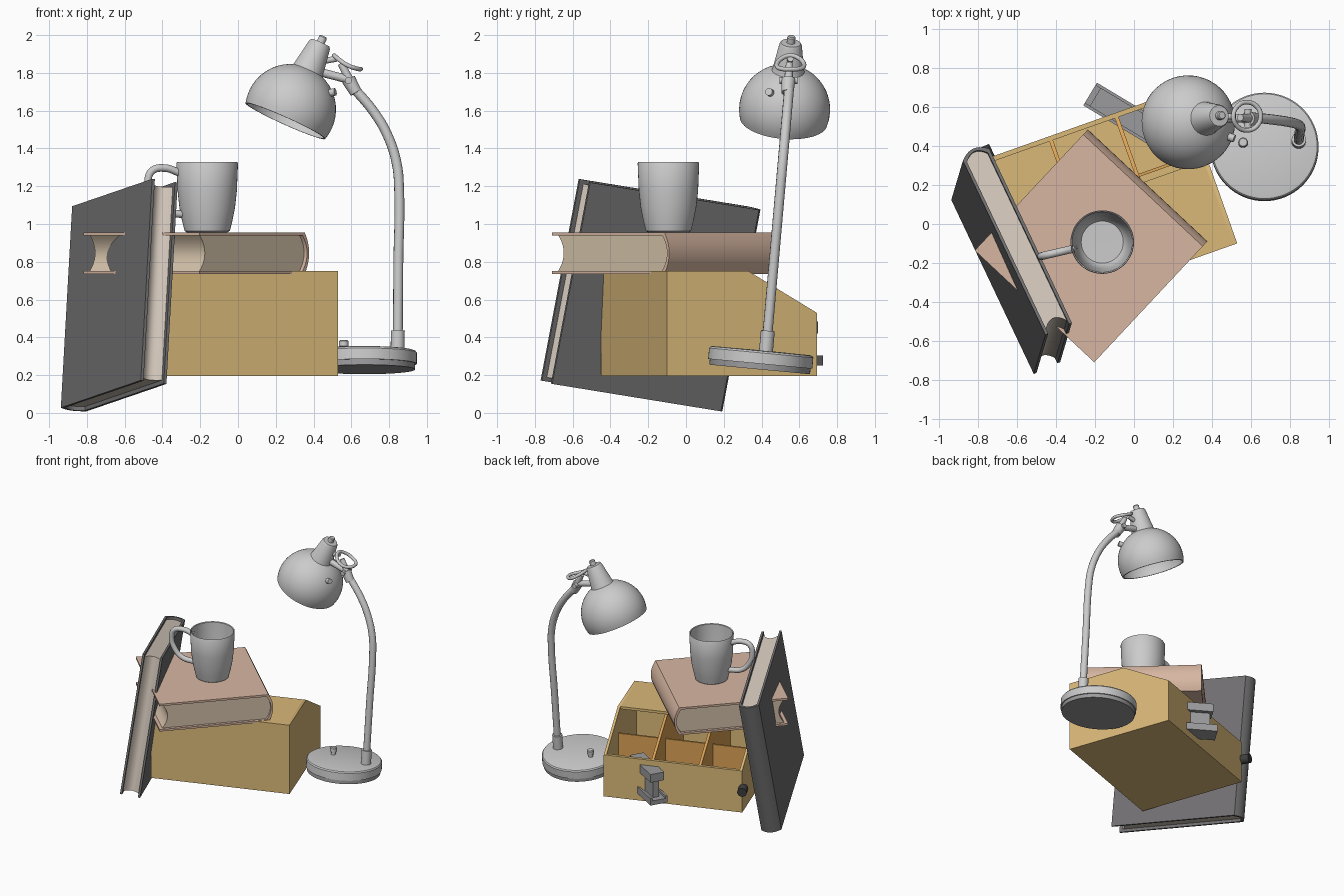
import bpy, bmesh
from math import sin, cos, pi, radians, sqrt
from mathutils import Matrix, Vector

if "Cube" in bpy.data.objects:
    bpy.data.objects.remove(bpy.data.objects["Cube"])


def mat(name, rgb):
    m = bpy.data.materials.new(name)
    m.diffuse_color = (*rgb, 1)
    m.use_nodes = True
    m.node_tree.nodes["Principled BSDF"].inputs["Base Color"].default_value = m.diffuse_color
    return m


TAN = mat("tan_card", (.70, .48, .19))
ORANGE = mat("inner_card", (.70, .36, .09))
BROWN = mat("brown_cloth", (.68, .47, .36))
CREAM = mat("cream_paper", (.66, .54, .40))
DARK = mat("dark_cloth", (.17, .165, .17))
PAPER = mat("pale_paper", (.66, .58, .50))
STEEL = mat("steel", (.33, .33, .34))
BLACK = mat("black", (.05, .05, .05))


def frame(o, x, y, z):
    """Matrix from an origin and three axes."""
    m = Matrix((x, y, z)).transposed().to_4x4()
    m.translation = Vector(o)
    return m


def along(p, axis):
    """Matrix placing local z along an axis."""
    m = Vector(axis).to_track_quat('Z', 'Y').to_matrix().to_4x4()
    m.translation = Vector(p)
    return m


def finish(name, bm, M, material=None, angle=35):
    bm.transform(M)
    bmesh.ops.remove_doubles(bm, verts=bm.verts, dist=1e-5)
    bmesh.ops.recalc_face_normals(bm, faces=bm.faces)
    me = bpy.data.meshes.new(name)
    bm.to_mesh(me)
    bm.free()
    ob = bpy.data.objects.new(name, me)
    bpy.context.collection.objects.link(ob)
    if material:
        me.materials.append(material)
    select(ob)
    bpy.ops.object.shade_smooth_by_angle(angle=radians(angle))
    return ob


def select(ob):
    bpy.ops.object.select_all(action='DESELECT')
    ob.select_set(True)
    bpy.context.view_layer.objects.active = ob


def prism(name, pts, a, b, M, material=None):
    """Extrude a 2D outline from depth a to depth b."""
    bm = bmesh.new()
    f = bm.faces.new([bm.verts.new((p, q, a)) for p, q in pts])
    r = bmesh.ops.extrude_face_region(bm, geom=[f])
    vs = [v for v in r['geom'] if isinstance(v, bmesh.types.BMVert)]
    bmesh.ops.translate(bm, verts=vs, vec=(0, 0, b - a))
    return finish(name, bm, M, material)


def slab(name, lo, hi, M, material=None):
    return prism(name, [(lo[0], lo[1]), (hi[0], lo[1]), (hi[0], hi[1]), (lo[0], hi[1])],
                 lo[2], hi[2], M, material)


def lathe(name, prof, M, material=None, n=40):
    bm = bmesh.new()
    vs = [bm.verts.new((r, 0, z)) for r, z in prof]
    es = [bm.edges.new(e) for e in zip(vs, vs[1:])]
    bmesh.ops.spin(bm, geom=vs + es, axis=(0, 0, 1), cent=(0, 0, 0), angle=2 * pi, steps=n)
    return finish(name, bm, M, material)


def rod(name, p, q, r1, r2=None, material=None):
    d = Vector(q) - Vector(p)
    r2 = r1 if r2 is None else r2
    return lathe(name, [(0, 0), (r1, 0), (r2, d.length), (0, d.length)], along(p, d), material, 20)


def tube(name, pts, r, cyclic=False):
    cu = bpy.data.curves.new(name, 'CURVE')
    cu.dimensions = '3D'
    cu.bevel_depth, cu.bevel_resolution, cu.use_fill_caps = r, 4, True
    s = cu.splines.new('BEZIER')
    s.bezier_points.add(len(pts) - 1)
    for b, p in zip(s.bezier_points, pts):
        b.co = p
        b.handle_left_type = b.handle_right_type = 'AUTO'
    s.use_cyclic_u, s.resolution_u = cyclic, 8
    ob = bpy.data.objects.new(name, cu)
    bpy.context.collection.objects.link(ob)
    select(ob)
    bpy.ops.object.convert(target='MESH')
    bpy.ops.object.shade_smooth_by_angle(angle=radians(40))


def book(name, M, w, h, t, cloth, paper, th=.016, bulge=.035, inset=.022):
    """Local x runs spine to fore edge, y along the spine, z through the thickness."""
    P = M @ frame((0, 0, 0), (1, 0, 0), (0, 0, 1), (0, 1, 0))

    def arc(x0, depth, half, sign=1):
        return [(x0 + depth * (k / 5) ** 2, sign * half * k / 5) for k in range(-5, 6)]
    outer = arc(0, bulge, t / 2)
    inner = arc(th, bulge, t / 2 - th)
    prism(name + "_cover", outer + [(w, t / 2), (w, t / 2 - th)] + inner[::-1]
          + [(w, -t / 2 + th), (w, -t / 2)], -h / 2, h / 2, P, cloth)
    fore = arc(w - .065, .04, t / 2 - th, -1)
    prism(name + "_pages", inner + fore, -h / 2 + inset, h / 2 - inset, P, paper)


# Organiser box: sloped sides, front lid, low back wall, dividers
a = radians(19.5)
B = frame((-.46, -.45, .195), (cos(a), sin(a), 0), (-sin(a), cos(a), 0), (0, 0, 1))
W, D, H, HB, LID, T = 1.05, .84, .555, .335, .457, .02
S = B @ frame((0, 0, 0), (0, 1, 0), (0, 0, 1), (1, 0, 0))
side = [(0, 0), (D, 0), (D, HB), (LID, H), (0, H)]
prism("box_left_side", side, 0, T, S, TAN)
prism("box_right_side", side, W - T, W, S, TAN)
slab("box_bottom", (T, 0, 0), (W - T, D, T), B, TAN)
slab("box_front", (T, 0, T), (W - T, T, H), B, TAN)
slab("box_lid", (T, T, H - T), (W - T, LID, H), B, TAN)
slab("box_back", (T, D - .025, T), (W - T, D, HB), B, TAN)
inner = [(T, T), (D - .025, T), (D - .025, HB), (LID, H - T), (T, H - T)]
for i, f in enumerate((.31, .65)):
    prism(f"box_divider_{i + 1}", inner, W * f - .01, W * f + .01, S, ORANGE)
slab("box_cross_divider", (T, .49, T), (W - T, .505, .36), B, ORANGE)

# Brown book lying on the box
X = Vector((-.58, -.62, 0)).normalized()
book("brown_book", frame((.07, .198, .846), X, (-X.y, X.x, 0), (0, 0, 1)),
     .85, .84, .22, BROWN, CREAM)

# Dark book leaning against the box
U = Vector((.438, -.924, .15)).normalized()
N = U.cross(Vector((.07, .18, 1.07))).normalized()
book("dark_book", frame((-.855, .286, .546), U, N.cross(U), N),
     1.034, 1.087, .15, DARK, PAPER)
rod("round_stub", (-.745, .33, .39), (-.775, .395, .385), .035, material=BLACK)

# Mug
mug = Matrix.Translation((-.163, -.093, .956))
lathe("mug_body", [(0, 0), (.108, 0), (.12, .008), (.133, .06), (.147, .13), (.157, .22),
                   (.163, .366), (.160, .371), (.154, .366), (.148, .22), (.137, .12),
                   (.122, .04), (.108, .022), (0, .02)], mug, n=48)
h = Vector((-.974, -.225, 0))
tube("mug_handle", [mug @ (h * r + Vector((0, 0, z))) for r, z in
                    [(.15, .315), (.23, .34), (.30, .325), (.322, .27), (.30, .18),
                     (.24, .115), (.138, .095)]], .02)

# Lamp base, slightly tipped
L = Matrix.Translation((.67, .39, .23)) @ Matrix.Rotation(radians(-5.4), 4, 'X')
lathe("lamp_base", [(0, .03), (.277, .03), (.277, .088), (.27, .097), (.26, .1), (0, .102)], L, n=64)
lathe("lamp_base_plate", [(0, 0), (.268, 0), (.268, .03), (0, .03)], L, STEEL, 64)
lathe("lamp_switch", [(0, .1), (.018, .1), (.018, .118), (.025, .122), (.025, .15), (.02, .156), (0, .156)],
      Matrix.Translation((-.11, .015, 0)) @ L, n=20)


# Lamp stem
def stem(x, z):
    return Vector((x, .43 + .088 * (z - .4), z))


rod("stem_collar", stem(.845, .32), stem(.846, .435), .037)
tube("lamp_stem", [stem(*p) for p in [(.846, .40), (.849, .80), (.853, 1.18), (.841, 1.316),
                                      (.796, 1.46), (.725, 1.585), (.60, 1.735)]], .026)

# Joint between stem and shade
rod("joint_collar", (.625, .537, 1.695), (.585, .542, 1.765), .032, .038)
rod("joint_arm", (.60, .542, 1.745), (.545, .547, 1.85), .024, .018)
rod("joint_link", (.585, .542, 1.765), (.45, .545, 1.80), .022)
rod("joint_pin", (.585, .495, 1.76), (.585, .59, 1.76), .018)
tube("joint_ring", [(.58 + .07 * cos(k * pi / 4), .553 + .072 * sin(k * pi / 4),
                     1.848 - .036 * cos(k * pi / 4) + .008 * cos(k * pi / 2)) for k in range(8)],
     .012, True)
rod("ring_clip", (.52, .553, 1.875), (.44, .55, 1.86), .016)

# Lamp shade: dome past the equator, tapered cap, top knob, hollow inside
R, rim = .241, -.067


def dome(r, z0, z1, n=14):
    return [(sqrt(r * r - z * z), z) for z in
            (r * sin(asn0 + (asn1 - asn0) * k / n) for asn0, asn1 in [(z_ang(z0 / r), z_ang(z1 / r))]
             for k in range(n + 1))]


def z_ang(s):
    from math import asin
    return asin(s)


A = along((.278, .522, 1.606), (.41, .085, .91))
lathe("lamp_shade", dome(R, rim, .225) + [(.083, .235), (.06, .375), (.053, .388), (.022, .39),
                                          (.022, .42), (.017, .427), (0, .427)], A, n=48)
lathe("shade_lining", dome(R, rim, rim + .001, 1)[:1] + dome(R - .01, rim, R - .0101), A, n=48)
rod("shade_button", (.47, .455, 1.69), (.515, .438, 1.70), .02)

# Stapler pushed through the back wall of the box
b = radians(-31)
K = frame((-.225, .667, 0), (cos(b), sin(b), 0), (-sin(b), cos(b), 0), (0, 0, 1))
slab("stapler_foot", (0, -.068, .25), (.40, .068, .285), K, STEEL)
for s in (-1, 1):
    slab("stapler_foot_lip", (.0, s * .06 - .008, .285), (.40, s * .06 + .008, .305), K, STEEL)
slab("stapler_web", (.05, -.025, .285), (.38, .025, .43), K, STEEL)
slab("stapler_arm", (.03, -.055, .42), (.40, .055, .485), K, STEEL)
